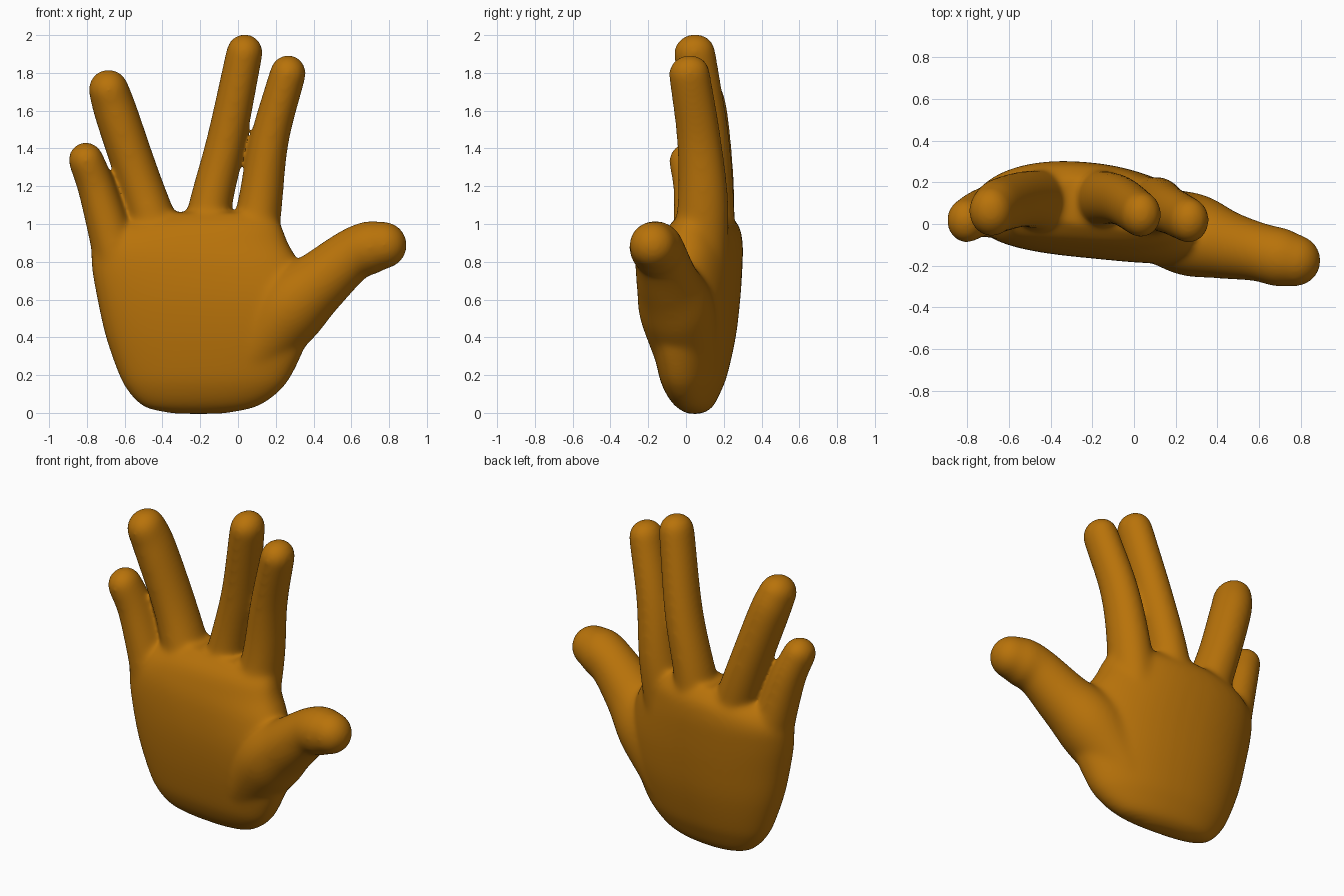
import bpy, bmesh, math
from mathutils import Vector

cube = bpy.data.objects.get("Cube")
if cube:
    bpy.data.objects.remove(cube, do_unlink=True)

SIDES = 48
bm = bmesh.new()


def loft(rings):
    """Skin a list of point rings and close both ends."""
    rows = [[bm.verts.new(p) for p in ring] for ring in rings]
    for a, b in zip(rows, rows[1:]):
        for i in range(SIDES):
            j = (i + 1) % SIDES
            bm.faces.new((a[i], a[j], b[j], b[i]))
    bm.faces.new(rows[0][::-1])
    bm.faces.new(rows[-1])


def spline(points, steps=8):
    """Catmull-Rom interpolation through points of any dimension."""
    p = [Vector(q) for q in points]
    p = [p[0] * 2 - p[1]] + p + [p[-1] * 2 - p[-2]]
    out = []
    for a, b, c, d in zip(p, p[1:], p[2:], p[3:]):
        for s in range(steps):
            t = s / steps
            out.append((b * 2 + (c - a) * t + (a * 2 - b * 5 + c * 4 - d) * t * t
                        + (b * 3 - a - c * 3 + d) * t ** 3) / 2)
    return out + [p[-2]]


def digit(points, depth):
    """Rounded tapering tube; points are (x, y, z, radius)."""
    path = spline(points)
    centers = [q.to_3d() for q in path]
    radii = [q.w for q in path]
    first, last = (centers[0] - centers[1]).normalized(), (centers[-1] - centers[-2]).normalized()
    r0, r1 = radii[0], radii[-1]
    angles = [math.radians(a) for a in (15, 30, 45, 60, 75, 87)]
    stations = [(centers[0] + first * r0 * math.sin(a), -first, r0 * math.cos(a)) for a in angles[::-1]]
    for i, c in enumerate(centers):
        tangent = centers[min(i + 1, len(centers) - 1)] - centers[max(i - 1, 0)]
        stations.append((c, tangent.normalized(), radii[i]))
    stations += [(centers[-1] + last * r1 * math.sin(a), last, r1 * math.cos(a)) for a in angles]
    rings = []
    for c, t, r in stations:
        side = Vector((0, 1, 0)).cross(t).normalized()
        front = t.cross(side)
        rings.append([c + side * r * math.cos(k * math.tau / SIDES)
                      + front * r * depth * math.sin(k * math.tau / SIDES) for k in range(SIDES)])
    loft(rings)


def squared(v, power):
    return math.copysign(abs(v) ** power, v)


# Palm: rounded cross-sections (z, left x, right x, front y, back y), bowed across x
palm = [(-.006, -.34, -.08, .01, .08), (.02, -.47, .06, -.03, .125), (.05, -.525, .135, -.06, .15),
        (.11, -.58, .215, -.095, .18), (.2, -.63, .285, -.125, .215), (.4, -.70, .37, -.155, .26),
        (.6, -.745, .385, -.165, .283), (.78, -.775, .33, -.15, .293), (.9, -.765, .265, -.12, .293),
        (.99, -.66, .23, -.08, .275), (1.06, -.48, .18, -.01, .22)]
rings = []
for z, x0, x1, y0, y1 in spline(palm, 6):
    ring = []
    for k in range(SIDES):
        a = k * math.tau / SIDES
        x = (x0 + x1) / 2 + (x1 - x0) / 2 * squared(math.cos(a), .85)
        y = (y0 + y1) / 2 + (y1 - y0) / 2 * squared(math.sin(a), .88)
        bow = x + .2
        ring.append((x, y - .09 * bow - .18 * bow * bow, z))
    rings.append(ring)
loft(rings)

# Index, middle, ring and little fingers, from inside the palm to the tip
fingers = [
    [(.06, .06, .75, .14), (.115, .09, 1.1, .119), (.168, .068, 1.45, .103), (.265, .017, 1.80, .096)],
    [(-.20, .1, .75, .14), (-.145, .125, 1.1, .115), (-.06, .11, 1.45, .105), (.035, .045, 1.91, .097)],
    [(-.36, .1, .75, .14), (-.515, .12, 1.2, .119), (-.643, .09, 1.58, .115), (-.685, .06, 1.712, .107)],
    [(-.62, .07, .75, .13), (-.692, .06, 1.0, .112), (-.752, .045, 1.2, .1), (-.805, .015, 1.34, .094)],
]
for finger in fingers:
    digit(finger, 1.14)

# Thumb and its fleshy base
digit([(.09, .0, .32, .17), (.27, -.05, .55, .2), (.44, -.10, .70, .165), (.60, -.135, .833, .141),
       (.70, -.16, .875, .142), (.77, -.175, .888, .126)], 1.0)

bmesh.ops.recalc_face_normals(bm, faces=bm.faces)
mesh = bpy.data.meshes.new("hand")
bm.to_mesh(mesh)
bm.free()
hand = bpy.data.objects.new("hand", mesh)
bpy.context.collection.objects.link(hand)

# One amber material
amber = bpy.data.materials.new("amber")
amber.use_nodes = True
color = (.48, .17, .003, 1)
amber.diffuse_color = color
amber.node_tree.nodes["Principled BSDF"].inputs["Base Color"].default_value = color
mesh.materials.append(amber)

# Fuse the parts into one skin and soften the joints
fuse = hand.modifiers.new("fuse", 'REMESH')
fuse.mode = 'VOXEL'
fuse.voxel_size = .01
fuse.use_smooth_shade = True
soften = hand.modifiers.new("soften", 'SMOOTH')
soften.factor = .5
soften.iterations = 60
